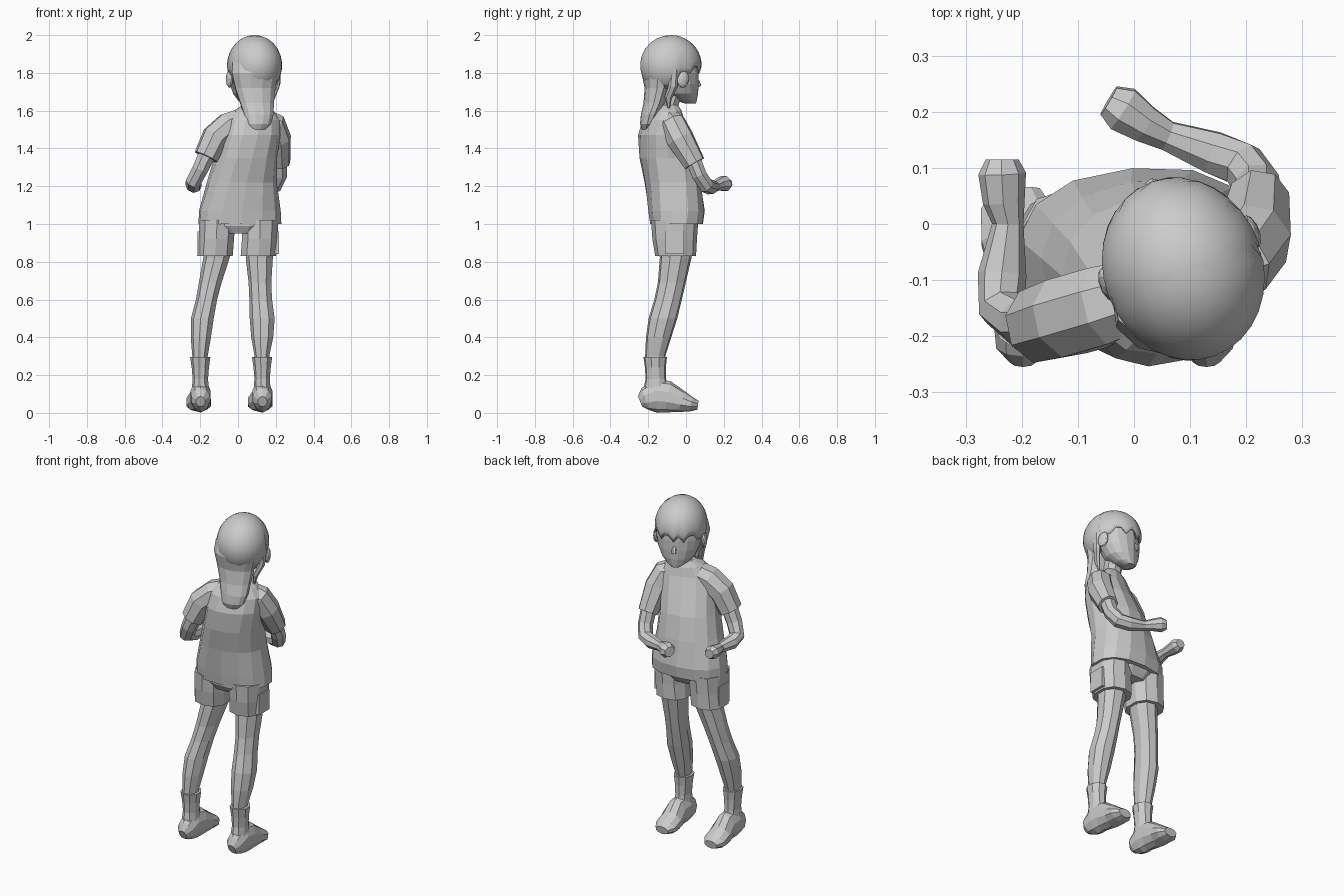
import bpy
from math import sin, cos, pi, radians
from mathutils import Vector as V


def mesh(name, verts, faces):
    me = bpy.data.meshes.new(name)
    me.from_pydata([tuple(v) for v in verts], [], faces)
    me.update()
    ob = bpy.data.objects.new(name, me)
    bpy.context.collection.objects.link(ob)
    return ob


def skin(name, rings):
    """Join equal-sized rings of points into a closed, capped tube."""
    n, m = len(rings[0]), len(rings)
    faces = [(i*n + j, i*n + (j+1) % n, (i+1)*n + (j+1) % n, (i+1)*n + j)
             for i in range(m-1) for j in range(n)]
    faces += [tuple(reversed(range(n))), tuple(range((m-1)*n, m*n))]
    return mesh(name, [p for r in rings for p in r], faces)


def stack(name, rows, n=10, turn=0, p=1.0):
    """Horizontal rings: x, y, z, rx, ry [, turn in degrees]."""
    rings = []
    for x, y, z, rx, ry, *t in rows:
        a = radians(t[0] if t else turn)
        ring = []
        for k in range(n):
            u = 2*pi*(k + .5)/n
            c, s = cos(u), sin(u)
            c = abs(c)**p * (1 if c > 0 else -1)*rx
            s = abs(s)**p * (1 if s > 0 else -1)*ry
            ring.append((x + c*cos(a) - s*sin(a), y + c*sin(a) + s*cos(a), z))
        rings.append(ring)
    return skin(name, rings)


def tube(name, rows, n=8, hint=(1, 0, 0)):
    """Rings across a path: x, y, z, half width, half height."""
    pts = [V(r[:3]) for r in rows]
    side, rings = V(hint), []
    for i, r in enumerate(rows):
        t = (pts[min(i+1, len(pts)-1)] - pts[max(i-1, 0)]).normalized()
        side = (side - t*side.dot(t)).normalized()
        up = t.cross(side)
        rings.append([pts[i] + side*r[3]*cos(2*pi*(k+.5)/n) + up*r[4]*sin(2*pi*(k+.5)/n)
                      for k in range(n)])
    return skin(name, rings)


# Shirt body, twisting towards the shoulders
stack("shirt", [
    (.01, -.05, 1.0, .222, .14, 4), (.01, -.05, 1.07, .218, .15, 5),
    (.02, -.07, 1.22, .185, .148, 10), (.04, -.095, 1.35, .165, .148, 14),
    (.065, -.118, 1.47, .16, .128, 18), (.078, -.12, 1.55, .15, .1, 20),
    (.083, -.11, 1.6, .105, .08, 20), (.085, -.1, 1.63, .06, .055, 20)], 14, p=.85)

# Sleeves and arms
tube("left_sleeve", [(.0, -.13, 1.54, .07, .07), (-.05, -.145, 1.52, .076, .076),
                     (-.12, -.165, 1.46, .076, .075), (-.17, -.18, 1.355, .07, .066)],
     hint=(0, 1, 0))
tube("right_sleeve", [(.14, -.085, 1.55, .06, .06), (.185, -.07, 1.53, .068, .072),
                      (.212, -.03, 1.45, .07, .075), (.222, .045, 1.32, .056, .06)])
tube("left_arm", [(-.15, -.175, 1.4, .05, .05), (-.2, -.175, 1.29, .045, .045),
                  (-.235, -.15, 1.225, .043, .042), (-.235, -.09, 1.205, .044, .04),
                  (-.225, .0, 1.205, .028, .028), (-.232, .04, 1.21, .038, .034),
                  (-.235, .09, 1.215, .043, .04), (-.235, .115, 1.215, .03, .026)])
tube("right_arm", [(.22, .03, 1.36, .045, .045), (.22, .07, 1.26, .042, .042),
                   (.195, .105, 1.205, .042, .042), (.14, .128, 1.195, .04, .04),
                   (.06, .157, 1.2, .028, .028), (.02, .178, 1.21, .036, .034),
                   (-.02, .205, 1.215, .045, .042), (-.045, .22, 1.217, .032, .028)])

# Shorts: hips, two legs and side pockets
stack("hips", [(.01, -.06, .95, .14, .1), (.01, -.06, .99, .2, .125),
               (.01, -.06, 1.08, .2, .13)], 12)
for s, name, cx in ((-1, "left", -.11), (1, "right", .12)):
    stack(name + "_shorts_leg", [(cx - .012, -.055, .83, .098, .108),
                                 (cx - .005, -.06, .92, .098, .118),
                                 (cx + (0 if s < 0 else -.003), -.06, 1.02, .1, .125)], 10, p=.85)
    bpy.ops.mesh.primitive_cube_add(size=1, location=(.002 + s*.204, -.06, .9))
    pocket = bpy.context.object
    pocket.name = name + "_pocket"
    pocket.scale = (.024, .1, .12)

# Bare legs
stack("left_leg", [(-.2, -.165, .22, .038, .05), (-.2, -.163, .3, .042, .054),
                   (-.195, -.145, .4, .055, .068), (-.187, -.122, .5, .062, .077),
                   (-.165, -.095, .6, .058, .074), (-.145, -.075, .69, .062, .075),
                   (-.112, -.055, .82, .072, .085), (-.105, -.055, .9, .075, .09)], 9)
stack("right_leg", [(.128, -.165, .22, .036, .05), (.128, -.163, .3, .04, .054),
                    (.13, -.145, .4, .06, .068), (.13, -.122, .5, .068, .077),
                    (.122, -.095, .6, .062, .074), (.118, -.075, .69, .062, .075),
                    (.115, -.055, .82, .074, .085), (.118, -.055, .9, .076, .09)], 9)

# Boots: foot plus a flared ankle cuff
for name, cx, fx in (("left", -.198, -.208), ("right", .129, .117)):
    tube(name + "_foot", [(cx, -.243, .06, .025, .03), (cx, -.215, .072, .05, .062),
                          (cx, -.16, .09, .056, .09), (cx, -.1, .085, .056, .085),
                          (fx, -.03, .062, .067, .06), (fx, .025, .046, .068, .04),
                          (fx, .063, .04, .042, .024)], 10)
    stack(name + "_boot_cuff", [(cx, -.16, .08, .05, .075), (cx, -.16, .18, .042, .055),
                                (cx, -.162, .24, .047, .056), (cx, -.163, .295, .055, .063)], 9)

# Neck, face, nose and ears, turned with the shoulders
TURN = radians(20)
HX, HY = .088, -.08


def head_point(x, y, z):
    return (HX + x*cos(TURN) - y*sin(TURN), HY + x*sin(TURN) + y*cos(TURN), z)


tube("neck", [(.085, -.105, 1.56, .056, .056), (.083, -.085, 1.64, .05, .05),
              (.083, -.06, 1.72, .055, .055)])
face = [head_point(0, y, z) + (rx, ry, 20) for y, z, rx, ry in (
    (.11, 1.638, .03, .03), (.085, 1.655, .06, .058), (.06, 1.69, .095, .088),
    (.045, 1.74, .118, .105), (.035, 1.8, .13, .115), (.01, 1.86, .132, .135),
    (0, 1.93, .1, .115))]
stack("face", face, 16)
tube("nose", [head_point(0, .13, 1.775) + (.008, .008), head_point(0, .15, 1.75) + (.013, .013),
              head_point(0, .16, 1.737) + (.014, .012), head_point(0, .14, 1.725) + (.01, .006)], 6)
for s, name in ((-1, "left_ear"), (1, "right_ear")):
    bpy.ops.mesh.primitive_ico_sphere_add(subdivisions=2, radius=1,
                                          location=head_point(s*.135, .02, 1.765))
    ear = bpy.context.object
    ear.name = name
    ear.scale = (.016, .032, .045)
    ear.rotation_euler = (radians(-10), 0, TURN)

# Hair cap: dome with a jagged fringe, longer behind the ears
N, M = 32, 10
verts, faces = [head_point(0, 0, 2.0)], []
for k in range(N):
    a = 2*pi*k/N
    d = abs((a + pi) % (2*pi) - pi)
    low = 92 + (13 if k % 3 == 0 else 0) if d < 1.0 else 106 if d < 1.75 else 140
    for i in range(1, M+1):
        t = radians(low)*i/M
        verts.append(head_point(.143*sin(t)*sin(a), .166*sin(t)*cos(a), 1.84 + .16*cos(t)))
for k in range(N):
    b, c = 1 + k*M, 1 + ((k+1) % N)*M
    faces.append((0, c, b))
    faces += [(b+i, c+i, c+i+1, b+i+1) for i in range(M-1)]
hair = mesh("hair_cap", verts, faces)
thick = hair.modifiers.new("thickness", 'SOLIDIFY')
thick.thickness = .014
thick.offset = -1
bpy.context.view_layer.objects.active = hair
hair.select_set(True)
bpy.ops.object.select_all(action='DESELECT')
hair.select_set(True)
bpy.ops.object.shade_smooth_by_angle(angle=radians(35))

# Gathered back hair and two loose side locks
stack("back_hair", [(.102, -.21, 1.5, .042, .022), (.108, -.205, 1.53, .068, .038),
                    (.11, -.19, 1.58, .08, .048), (.1, -.168, 1.64, .092, .056),
                    (.09, -.15, 1.72, .11, .068), (.088, -.145, 1.8, .128, .09),
                    (.088, -.13, 1.86, .125, .09)], 12, 8)
for s, name in ((-1, "left_lock"), (1, "right_lock")):
    tube(name, [head_point(s*.125, -.025, 1.82) + (.014, .022),
                head_point(s*.115, -.03, 1.73) + (.016, .024),
                head_point(s*.085, -.045, 1.67) + (.014, .02),
                head_point(s*.075, -.04, 1.615) + (.006, .006)], 6)
